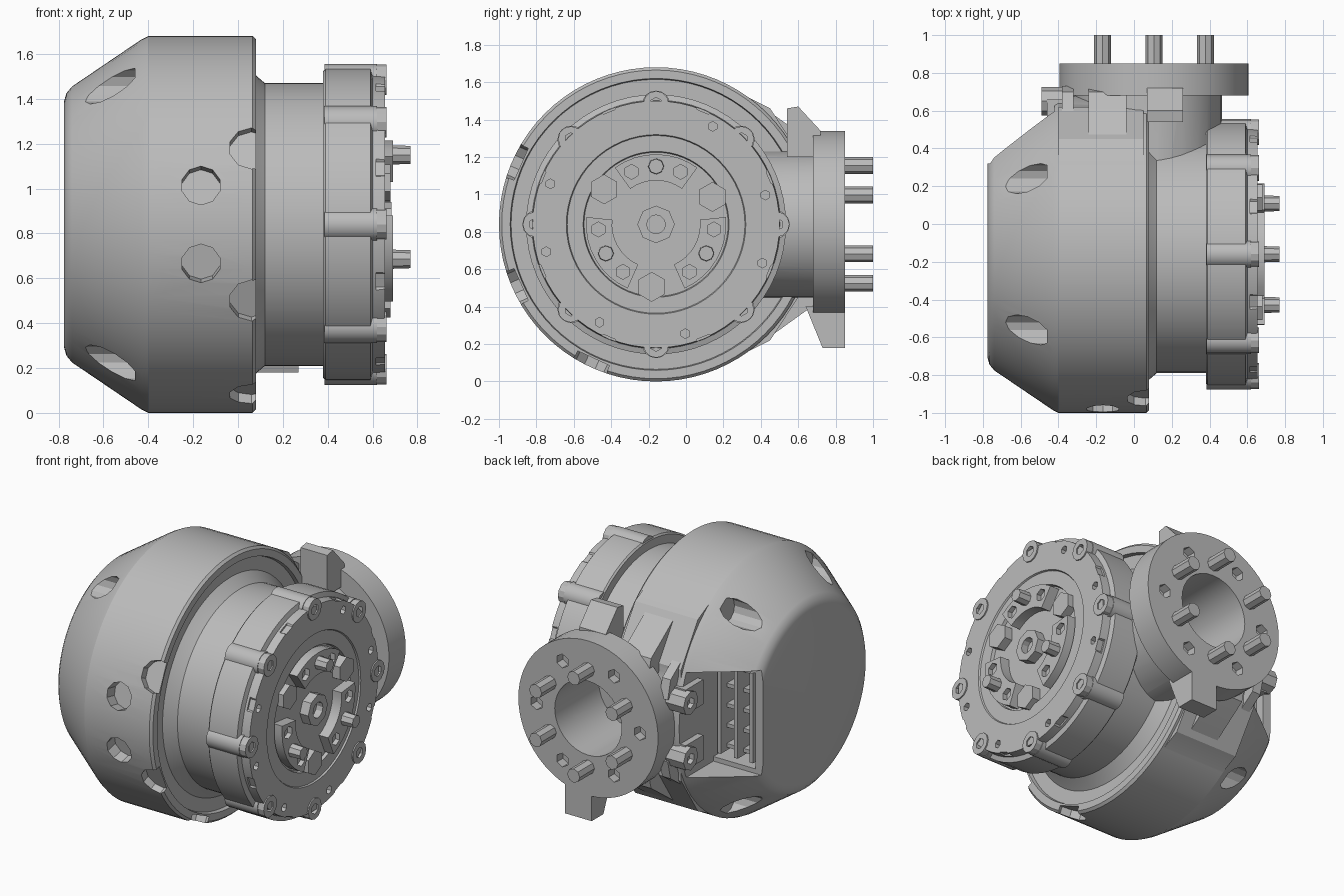
import bpy, bmesh
from math import sin, cos, pi, radians
from mathutils import Vector, Matrix

if "Cube" in bpy.data.objects:
    bpy.data.objects.remove(bpy.data.objects["Cube"], do_unlink=True)

grey = bpy.data.materials.new("machined grey")
grey.use_nodes = True
grey.diffuse_color = (0.5, 0.5, 0.5, 1)
grey.node_tree.nodes["Principled BSDF"].inputs["Base Color"].default_value = (0.5, 0.5, 0.5, 1)

CY, CZ = -0.16, 0.84      # main axis, along x
FX = 0.105                # side flange axis, along y


def finish(name, bm):
    bmesh.ops.remove_doubles(bm, verts=bm.verts, dist=0.0001)
    bmesh.ops.recalc_face_normals(bm, faces=bm.faces)
    me = bpy.data.meshes.new(name)
    bm.to_mesh(me)
    bm.free()
    ob = bpy.data.objects.new(name, me)
    bpy.context.collection.objects.link(ob)
    me.materials.append(grey)
    return ob


def lathe(name, profile, steps=72):
    """Revolve (x, radius) points round the main axis."""
    bm = bmesh.new()
    vs = [bm.verts.new((x, CY, CZ + r)) for x, r in profile]
    for a, b in zip(vs, vs[1:]):
        bm.edges.new((a, b))
    bmesh.ops.spin(bm, geom=bm.verts[:] + bm.edges[:], cent=(0, CY, CZ), axis=(1, 0, 0),
                   angle=2 * pi, steps=steps)
    return finish(name, bm)


def rod(name, a, b, r, sides=24, r2=None):
    """Cylinder or cone from point a to point b."""
    a, b = Vector(a), Vector(b)
    bm = bmesh.new()
    turn = (b - a).to_track_quat('Z', 'Y').to_matrix().to_4x4()
    bmesh.ops.create_cone(bm, cap_ends=True, segments=sides, radius1=r, radius2=r if r2 is None else r2,
                          depth=(b - a).length, matrix=Matrix.Translation((a + b) / 2) @ turn)
    return finish(name, bm)


def prism(name, x0, x1, pts):
    """Extrude a (y, z) outline along x."""
    bm = bmesh.new()
    face = bm.faces.new([bm.verts.new((x0, y, z)) for y, z in pts])
    new = bmesh.ops.extrude_face_region(bm, geom=[face])["geom"]
    bmesh.ops.translate(bm, verts=[v for v in new if isinstance(v, bmesh.types.BMVert)], vec=(x1 - x0, 0, 0))
    return finish(name, bm)


def box(name, x, y, z):
    return prism(name, x[0], x[1], [(y[0], z[0]), (y[1], z[0]), (y[1], z[1]), (y[0], z[1])])


def at(x, deg, r):
    """Point at an angle and radius round the main axis."""
    return (x, CY + r * cos(radians(deg)), CZ + r * sin(radians(deg)))


def boolean(ob, tools, op='DIFFERENCE'):
    bpy.context.view_layer.objects.active = ob
    for t in tools:
        t.hide_render = True
        m = ob.modifiers.new("bool", 'BOOLEAN')
        m.object, m.operation, m.solver = t, op, 'EXACT'
        bpy.ops.object.modifier_apply(modifier=m.name)
        bpy.data.objects.remove(t, do_unlink=True)


# Main housing with lip, recess and neck collar
body = lathe("housing", [(-0.775, 0), (-0.775, 0.55), (-0.765, 0.585), (-0.74, 0.615), (-0.43, 0.825),
                         (-0.40, 0.84), (0.065, 0.84), (0.08, 0.825), (0.08, 0.78), (0.055, 0.775),
                         (0.055, 0.69), (0.085, 0.66), (0.12, 0.63), (0.40, 0.63), (0.40, 0)], 80)

# Fairing and neck towards the side flange
fairing = prism("fairing", -0.40, 0.05, [(0.1, 1.635), (0.45, 1.46), (0.62, 1.2), (0.62, 0.48),
                                         (0.45, 0.22), (0.1, 0.045)])
neck = rod("neck", (FX - 0.03, 0.2, CZ), (FX - 0.03, 0.7, CZ), 0.39, 40)
boolean(body, [fairing, neck], 'UNION')

cutters = [
    box("cut", (-0.9, -0.42), (0.32, 0.9), (0.5, 1.18)),
    box("cut", (-0.72, -0.42), (0.08, 0.9), (0.53, 1.15)),
    rod("cut", (FX, 0.4, CZ), (FX, 0.9, CZ), 0.24, 32)]
# Axial bores in the cone
for deg in (57, 123, 237, 303):
    cutters.append(rod("cut", at(-0.9, deg, 0.735), at(-0.46, deg, 0.735), 0.08, 12))
# Radial bores and rim notches on the front
for deg in (168, 192):
    cutters.append(rod("cut", at(-0.165, deg, 0.76), at(-0.165, deg, 0.95), 0.088, 10))
for deg in (156, 204, 245):
    cutters.append(rod("cut", at(0.06, deg, 0.79), at(0.06, deg, 0.95), 0.1, 10))
boolean(body, cutters)

# Connector bay: panel, rails and ribs
box("bay_panel", (-0.70, -0.44), (0.05, 0.16), (0.54, 1.14))
for x in (-0.69, -0.58, -0.46):
    box("bay_rail", (x, x + 0.025), (0.1, 0.3), (0.55, 1.13))
for i in range(5):
    z = 0.57 + i * 0.13
    box("bay_rib", (-0.68, -0.45), (0.1, 0.24), (z, z + 0.025))

# Screw posts beside the bay
for z in (0.66, 1.02):
    box("post_block", (-0.46, -0.36), (0.48, 0.66), (z - 0.08, z + 0.08))
    post = rod("post", (-0.49, 0.65, z), (-0.36, 0.65, z), 0.075, 8)
    boolean(post, [rod("cut", (-0.6, 0.65, z), (-0.45, 0.65, z), 0.035, 6)])

# Output drum with eight bolt bosses
drum = lathe("output_drum", [(0.38, 0), (0.38, 0.685), (0.39, 0.695), (0.59, 0.695), (0.60, 0.665), (0.655, 0.66),
                             (0.655, 0.48), (0.645, 0.475), (0.645, 0.39), (0.625, 0.385), (0.625, 0)], 64)
holes = [rod("cut", at(0.6, d, 0.605), at(0.7, d, 0.605), 0.026, 6)
         for d in (15, 60, 159, 194, 240, 285, 340)]
for i in range(8):
    # Shallow face pocket between bosses
    holes.append(rod("cut", at(0.615, i * 45 + 22.5, 0.73), at(0.7, i * 45 + 22.5, 0.73), 0.085, 8))
boolean(drum, holes)
for i in range(8):
    d = i * 45
    rod("boss_fairing", at(0.385, d, 0.64), at(0.62, d, 0.64), 0.075, 16)
    boss = rod("boss", at(0.56, d, 0.645), at(0.663, d, 0.645), 0.068, 12)
    boolean(boss, [rod("cut", at(0.635, d, 0.645), at(0.7, d, 0.645), 0.034, 6)])


def sector(name, x0, x1, r0, r1, a0, a1, n=8):
    angs = [a0 + (a1 - a0) * i / n for i in range(n + 1)]
    pts = [at(0, a, r1)[1:] for a in angs] + [at(0, a, r0)[1:] for a in reversed(angs)]
    return prism(name, x0, x1, pts)


# Output face: pads, pins, hex nuts and hub
for k in range(3):
    mid = 90 + 120 * k
    pad = sector("drive_pad", 0.6, 0.69, 0.235, 0.375, mid - 36, mid + 36)
    boolean(pad, [rod("cut", at(0.66, mid + s, 0.31), at(0.75, mid + s, 0.31), 0.04, 6) for s in (-25, 25)])
    rod("drive_pin", at(0.62, mid, 0.31), at(0.77, mid, 0.31), 0.045, 8, 0.04)
    rod("hex_nut", at(0.6, mid + 56, 0.335), at(0.68, mid + 56, 0.335), 0.08, 6)
hub = rod("hub", at(0.6, 0, 0), at(0.685, 0, 0), 0.1, 8)
boolean(hub, [rod("cut", at(0.64, 0, 0), at(0.8, 0, 0), 0.05, 12)])

# Side flange with centre bore and six pins
flange = rod("side_flange", (FX, 0.68, CZ), (FX, 0.85, CZ), 0.5, 64)
cuts = [rod("cut", (FX, 0.5, CZ), (FX, 0.9, CZ), 0.24, 32)]
for k in range(6):
    a = radians(60 * k)
    x, z = FX + 0.37 * cos(a), CZ + 0.37 * sin(a)
    cuts.append(rod("cut", (x, 0.79, z), (x, 0.9, z), 0.045, 6))
boolean(flange, cuts)
for k in range(6):
    a = radians(30 + 60 * k)
    x, z = FX + 0.315 * cos(a), CZ + 0.315 * sin(a)
    rod("flange_pin", (x, 0.78, z), (x, 1.0, z), 0.045, 8)

# Tabs above and below the flange
prism("upper_tab", 0.07, 0.26, [(0.54, 1.2), (0.54, 1.46), (0.6, 1.47), (0.72, 1.34), (0.72, 1.2)])
prism("lower_tab", 0.08, 0.27, [(0.64, 0.4), (0.73, 0.18), (0.85, 0.18), (0.85, 0.4)])

# Gussets between housing and flange, mirrored top and bottom
for s in (1, -1):
    for x0, x1 in ((-0.24, -0.04), (-0.38, -0.32)):
        drop = 0.1 if x0 < -0.3 else 0
        prism("gusset", x0, x1, [(y, CZ + s * (h - drop)) for y, h in
                                 ((0.3, 0.3), (0.3, 0.68), (0.45, 0.6), (0.7, 0.42), (0.73, 0.3))])

# Shade smooth while keeping hard edges
bpy.ops.object.select_all(action='DESELECT')
for ob in bpy.context.scene.objects:
    if ob.type == 'MESH' and grey.name in ob.data.materials:
        ob.select_set(True)
        bpy.context.view_layer.objects.active = ob
bpy.ops.object.shade_smooth_by_angle(angle=radians(25))
